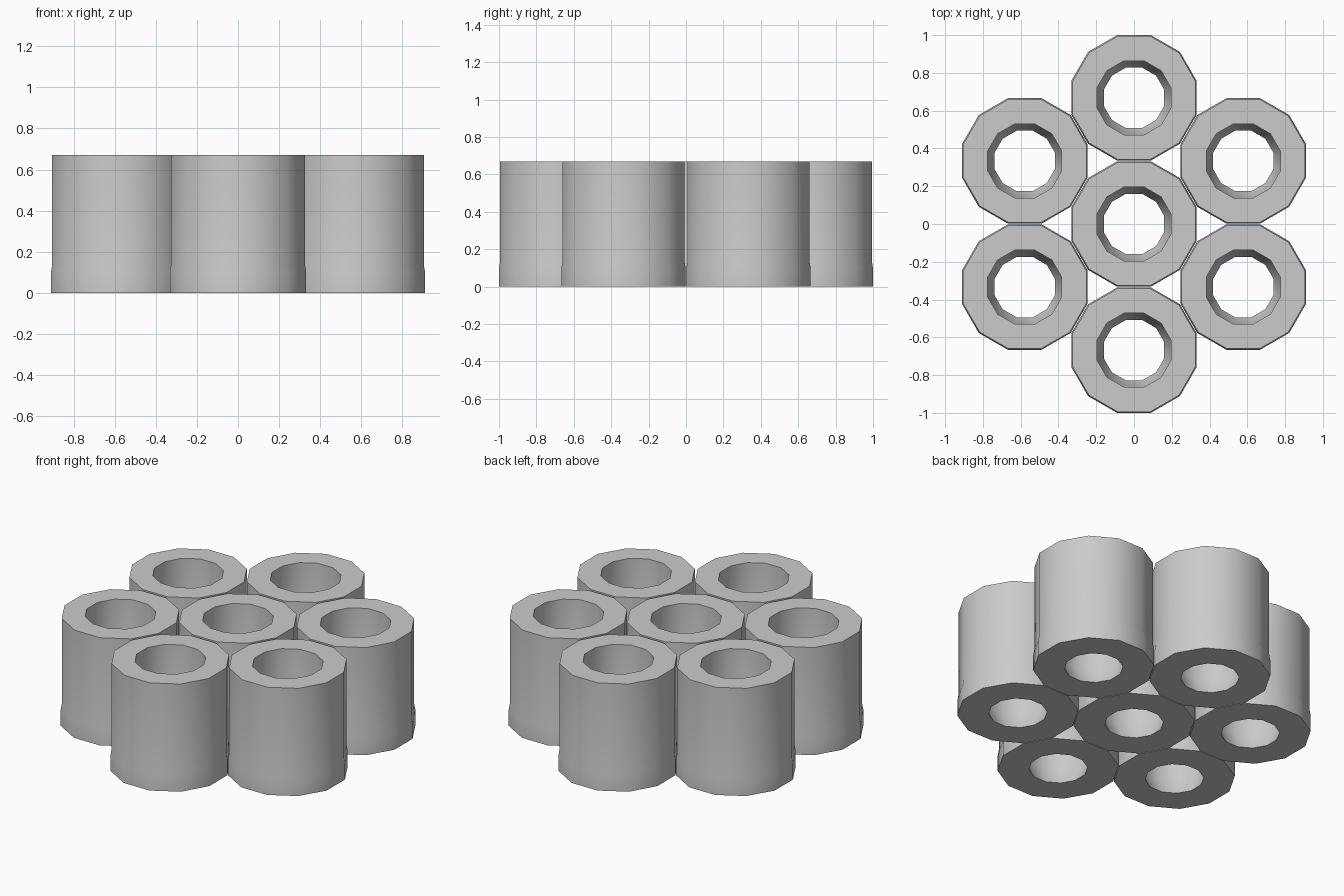
import bpy
import bmesh
from math import cos, sin, pi, radians

cube = bpy.data.objects.get("Cube")
if cube:
    bpy.data.objects.remove(cube, do_unlink=True)

SIDES = 12
HEIGHT = 0.67
SPACING = 0.668

grey = bpy.data.materials.new("light grey")
grey.use_nodes = True
colour = (0.6, 0.6, 0.6, 1)
grey.diffuse_color = colour
grey.node_tree.nodes["Principled BSDF"].inputs["Base Color"].default_value = colour

# Closed wall section as (apothem, height): flared foot outside, tapered bore inside
SECTION = [(0.332, 0), (0.332, 0.1), (0.326, 0.135), (0.326, HEIGHT),
           (0.196, HEIGHT), (0.196, 0.1), (0.16, 0)]


def make_tube_mesh():
    bm = bmesh.new()
    rings = []
    for apothem, z in SECTION:
        r = apothem / cos(pi / SIDES)
        angles = [2 * pi * (i + 0.5) / SIDES for i in range(SIDES)]
        rings.append([bm.verts.new((r * cos(a), r * sin(a), z)) for a in angles])
    for lower, upper in zip(rings, rings[1:] + rings[:1]):
        for i in range(SIDES):
            j = (i + 1) % SIDES
            bm.faces.new((lower[i], lower[j], upper[j], upper[i]))
    bmesh.ops.recalc_face_normals(bm, faces=bm.faces)
    mesh = bpy.data.meshes.new("tube")
    bm.to_mesh(mesh)
    bm.free()
    mesh.materials.append(grey)
    return mesh


def add_tube(name, x, y):
    tube = bpy.data.objects.new(name, make_tube_mesh())
    tube.location = (x, y, 0)
    bpy.context.collection.objects.link(tube)
    bpy.ops.object.select_all(action="DESELECT")
    tube.select_set(True)
    bpy.context.view_layer.objects.active = tube
    bpy.ops.object.shade_smooth_by_angle(angle=radians(35))


# One tube in the middle, six in a ring around it
add_tube("centre_tube", 0, 0)
for k in range(6):
    a = radians(30 + 60 * k)
    add_tube(f"ring_tube_{k + 1}", SPACING * cos(a), SPACING * sin(a))
